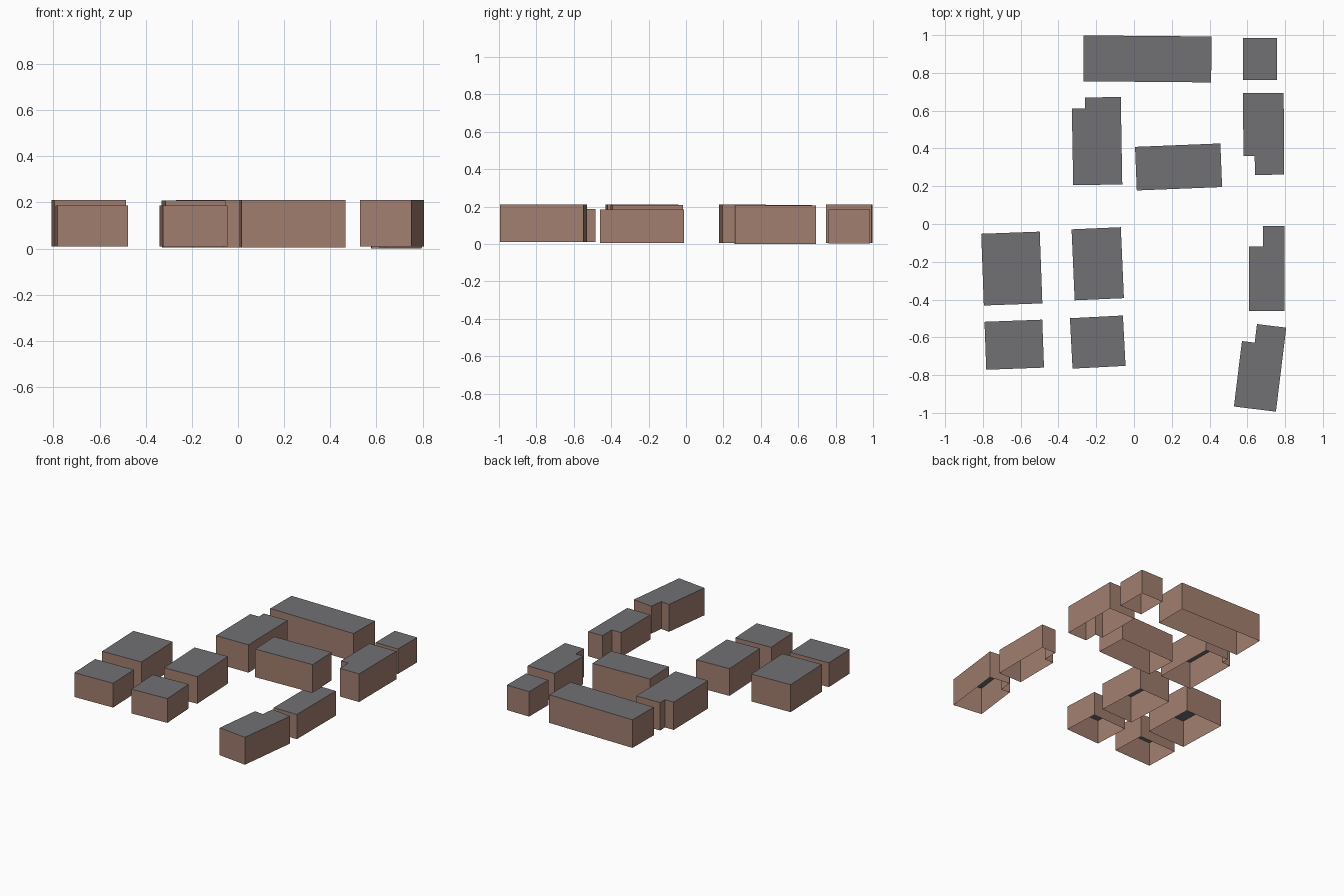
import bpy, bmesh, math
from mathutils import Matrix, Vector

if "Cube" in bpy.data.objects:
    bpy.data.objects.remove(bpy.data.objects["Cube"])


def flat(name, rgb):
    m = bpy.data.materials.new(name)
    m.diffuse_color = (*rgb, 1)
    m.use_nodes = True
    m.node_tree.nodes["Principled BSDF"].inputs["Base Color"].default_value = m.diffuse_color
    return m


WALL = flat("brown_wall", (0.36, 0.21, 0.16))
ROOF = flat("grey_roof", (0.165, 0.165, 0.178))


def building(name, centre, size, angle, z0, z1, notch=None):
    """Open-bottomed block; notch = (corner, width, depth) cut from a left corner."""
    hx, hy = size[0] / 2, size[1] / 2
    # outline, counter-clockwise from the front left corner
    pts = [(-hx, -hy), (hx, -hy), (hx, hy), (-hx, hy)]
    if notch:
        corner, w, d = notch
        if corner == "back":
            pts[3:] = [(-hx + w, hy), (-hx + w, hy - d), (-hx, hy - d)]
        else:
            pts[:1] = [(-hx, -hy + d), (-hx + w, -hy + d), (-hx + w, -hy)]
    turn = Matrix.Rotation(math.radians(angle), 3, 'Z')
    pts = [turn @ Vector((x, y, 0)) for x, y in pts]

    bm = bmesh.new()
    low = [bm.verts.new((p.x, p.y, z0)) for p in pts]
    top = [bm.verts.new((p.x, p.y, z1)) for p in pts]
    n = len(pts)
    for i in range(n):
        j = (i + 1) % n
        bm.faces.new((low[i], low[j], top[j], top[i])).material_index = 0
    bm.faces.new(top).material_index = 1
    me = bpy.data.meshes.new(name)
    bm.to_mesh(me)
    bm.free()
    me.materials.append(WALL)
    me.materials.append(ROOF)
    ob = bpy.data.objects.new(name, me)
    ob.location = (*centre, 0)
    bpy.context.collection.objects.link(ob)


# back row
building("long_back_block", (0.071, 0.874), (0.677, 0.243), -0.5, 0.005, 0.21)
building("small_back_block", (0.667, 0.874), (0.18, 0.222), 0, 0.003, 0.185)
# middle rows
building("right_back_block", (0.686, 0.477), (0.215, 0.433), 0.3, 0.0, 0.205, ("front", 0.06, 0.10))
building("centre_left_block", (-0.196, 0.439), (0.26, 0.463), 1, 0.005, 0.208, ("back", 0.07, 0.057))
building("centre_block", (0.236, 0.302), (0.452, 0.231), 2.3, 0.005, 0.21)
# front left group of four
building("left_large_block", (-0.647, -0.236), (0.31, 0.38), 2.1, 0.01, 0.21)
building("inner_large_block", (-0.192, -0.2105), (0.261, 0.376), 2.5, 0.01, 0.208)
building("left_small_block", (-0.634, -0.639), (0.306, 0.254), 2.1, 0.01, 0.187)
building("inner_small_block", (-0.192, -0.625), (0.281, 0.267), 3, 0.01, 0.187)
# front right pair
building("right_middle_block", (0.7035, -0.235), (0.187, 0.45), 0, 0.005, 0.185, ("back", 0.073, 0.11))
building("right_front_block", (0.6675, -0.7575), (0.224, 0.448), -7, 0.01, 0.21, ("back", 0.068, 0.099))
